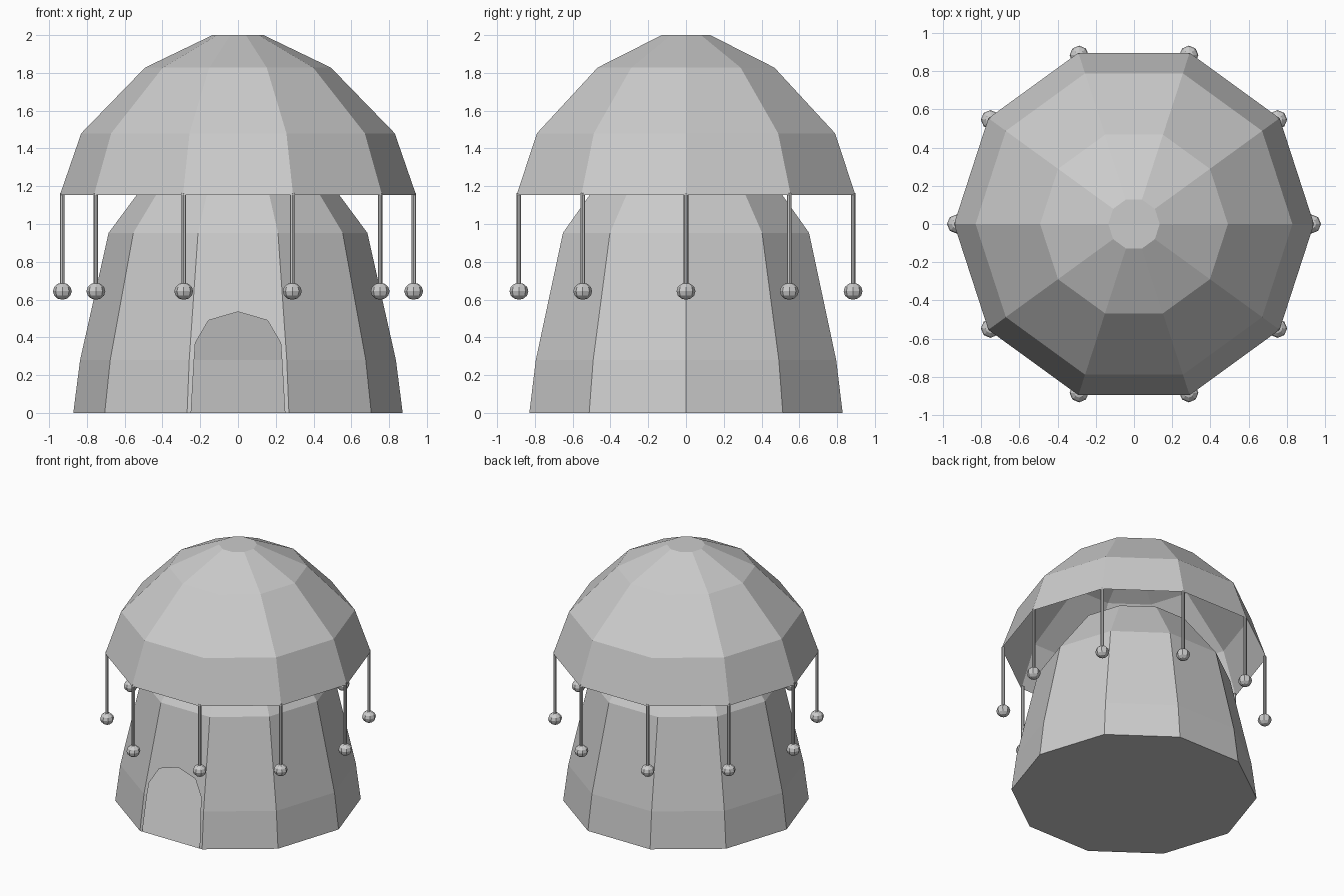
import bpy, bmesh
from math import sin, cos, pi

if "Cube" in bpy.data.objects:
    bpy.data.objects.remove(bpy.data.objects["Cube"])

SIDES = 10
STEP = 2 * pi / SIDES
FRONT = 7  # index of the wall panel facing -y


def rings(bm, profile):
    """Ten-sided rings from (radius, z) pairs."""
    return [[bm.verts.new((r * cos(i * STEP), r * sin(i * STEP), z))
             for i in range(SIDES)] for r, z in profile]


def skin(bm, loops, skip=()):
    for k in range(len(loops) - 1):
        a, b = loops[k], loops[k + 1]
        for i in range(SIDES):
            if (k, i) not in skip:
                j = (i + 1) % SIDES
                bm.faces.new((a[i], a[j], b[j], b[i]))


def finish(bm, name):
    mesh = bpy.data.meshes.new(name)
    bm.to_mesh(mesh)
    bm.free()
    obj = bpy.data.objects.new(name, mesh)
    bpy.context.collection.objects.link(obj)
    return obj


# Roof: open faceted dome
bm = bmesh.new()
loops = rings(bm, [(0.943, 1.153), (0.83, 1.48), (0.492, 1.828), (0.135, 2.0)])
skin(bm, loops)
bm.faces.new(loops[-1])
finish(bm, "roof")

# Hut body: hollow shell with a floor and an arched doorway in the front panel
walls = [(0.872, 0.0), (0.836, 0.28), (0.685, 0.953), (0.42, 1.31), (0.13, 1.45)]
bm = bmesh.new()
loops = rings(bm, walls)
skin(bm, loops, skip={(0, FRONT), (1, FRONT)})
bm.faces.new(loops[-1])


def door_vert(x, z):
    """Vertex lying on the front wall panel at height z."""
    (r0, z0), (r1, z1) = walls[0:2] if z <= walls[1][1] else walls[1:3]
    r = r0 + (r1 - r0) * (z - z0) / (z1 - z0)
    return bm.verts.new((x, -r * cos(STEP / 2), z))


half = [(0.248, 0.0), (0.232, 0.28), (0.226, 0.37), (0.156, 0.49)]
left = [door_vert(-x, z) for x, z in half]
right = [door_vert(x, z) for x, z in half]
peak = door_vert(0, 0.535)
low, mid, top = loops[:3]
L, R = FRONT, FRONT + 1
bm.faces.new((low[L], left[0], left[1], mid[L]))
bm.faces.new((right[0], low[R], mid[R], right[1]))
bm.faces.new([mid[L]] + left[1:] + [peak] + right[:0:-1] + [mid[R], top[R], top[L]])
# floor outline includes the doorway sill
bm.faces.new([low[i] for i in range(L, -1, -1)] +
             [low[9], low[R], right[0], left[0]])
finish(bm, "hut_body")

# Hanging cords with beads, one under each roof corner
for i in range(SIDES):
    x, y = 0.93 * cos(i * STEP), 0.93 * sin(i * STEP)
    bpy.ops.mesh.primitive_cylinder_add(vertices=8, radius=0.012, depth=0.5,
                                        location=(x, y, 0.915))
    bpy.context.object.name = f"cord_{i + 1}"
    bpy.ops.mesh.primitive_uv_sphere_add(segments=8, ring_count=6, radius=0.05,
                                         location=(x, y, 0.644))
    bead = bpy.context.object
    bead.name = f"bead_{i + 1}"
    bead.scale.z = 0.9
